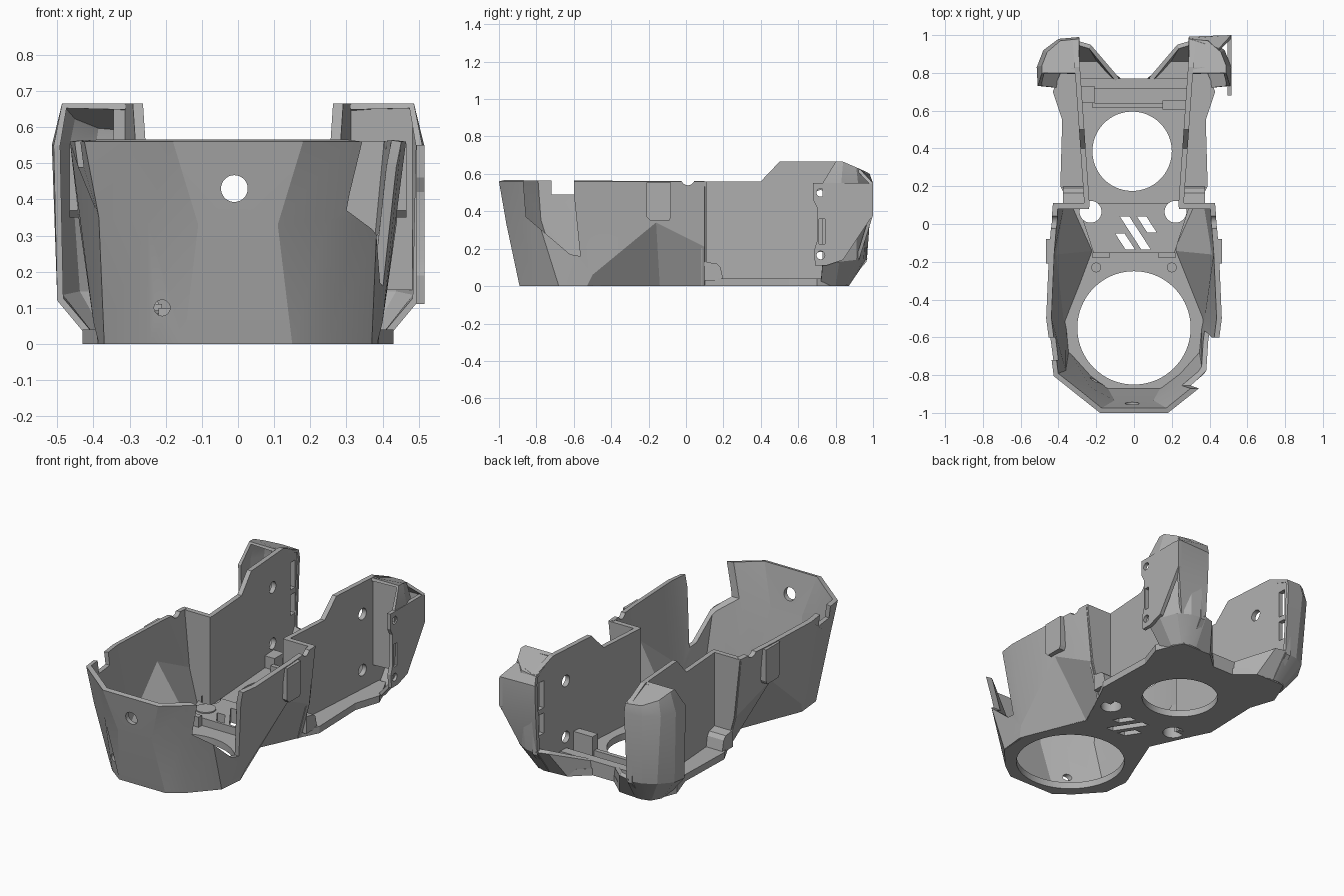
import bpy, bmesh, math

cube = bpy.data.objects.get("Cube")
if cube:
    bpy.data.objects.remove(cube, do_unlink=True)

grey = bpy.data.materials.new("plain grey")
grey.use_nodes = True
COLOUR = (0.42, 0.42, 0.42, 1)
grey.diffuse_color = COLOUR
grey.node_tree.nodes["Principled BSDF"].inputs["Base Color"].default_value = COLOUR


def make(name, bm):
    mesh = bpy.data.meshes.new(name)
    bm.to_mesh(mesh)
    bm.free()
    mesh.materials.append(grey)
    obj = bpy.data.objects.new(name, mesh)
    bpy.context.collection.objects.link(obj)
    return obj


def solid(name, prisms):
    """One mesh of extruded outlines, each given as (outline, low, high, axis)."""
    bm = bmesh.new()
    for pts, lo, hi, axis in prisms:
        place = {"x": lambda a, b, h: (h, a, b),
                 "y": lambda a, b, h: (a, h, b),
                 "z": lambda a, b, h: (a, b, h)}[axis]
        low, high = ([bm.verts.new(place(a, b, h)) for a, b in pts] for h in (lo, hi))
        bm.faces.new(low)
        bm.faces.new(high[::-1])
        for i in range(len(pts)):
            j = (i + 1) % len(pts)
            bm.faces.new((low[i], high[i], high[j], low[j]))
    bmesh.ops.recalc_face_normals(bm, faces=bm.faces)
    return make(name, bm)


def loft(name, rings, cap=None):
    """Open wall through rings of points, with an optional lid corner."""
    bm = bmesh.new()
    rows = [[bm.verts.new(p) for p in ring] for ring in rings]
    for low, high in zip(rows, rows[1:]):
        for i in range(len(low) - 1):
            bm.faces.new((low[i], low[i + 1], high[i + 1], high[i]))
    if cap:
        bm.faces.new(rows[-1] + [bm.verts.new(cap)])
    return make(name, bm)


def finish(obj, thickness=0, mirror=False, cutter=None, keep=False):
    """Apply thickness, mirroring and cuts, then shade."""
    if thickness:
        mod = obj.modifiers.new("thickness", "SOLIDIFY")
        mod.thickness = thickness
        mod.offset = -1
    if mirror:
        mod = obj.modifiers.new("mirror", "MIRROR")
        mod.use_mirror_merge = False
    if cutter:
        mod = obj.modifiers.new("cut", "BOOLEAN")
        mod.operation = "DIFFERENCE"
        mod.solver = "EXACT"
        mod.object = cutter
    bpy.context.view_layer.update()
    deps = bpy.context.evaluated_depsgraph_get()
    mesh = bpy.data.meshes.new_from_object(obj.evaluated_get(deps))
    obj.modifiers.clear()
    obj.data = mesh
    mesh.shade_smooth()
    mesh.set_sharp_from_angle(angle=math.radians(20))
    if cutter and not keep:
        bpy.data.objects.remove(cutter, do_unlink=True)
    return obj


def circle(a, b, r, n=48):
    return [(a + r * math.cos(2 * math.pi * i / n), b + r * math.sin(2 * math.pi * i / n))
            for i in range(n)]


def rect(a0, a1, b0, b1):
    return [(a0, b0), (a1, b0), (a1, b1), (a0, b1)]


def both(half):
    """Points from the left half, preceded by their mirror image."""
    return [(-p[0], *p[1:]) for p in reversed(half)] + half


# Floor and raised deck, pierced by round openings and slanted vents
floor_half = [(0.15, -0.885), (0.24, -0.815), (0.365, -0.68), (0.375, -0.5), (0.225, -0.14),
              (0.34, 0.1), (0.39, 0.2), (0.38, 0.55), (0.43, 0.7), (0.39, 0.8), (0.36, 0.86),
              (0.17, 0.86), (0.07, 0.77)]


def vent(x, y, length):
    return [(x, y), (x + 0.05, y), (x + 0.05 + 0.65 * length, y - length),
            (x + 0.65 * length, y - length)]


openings = [circle(0, -0.55, 0.3, 96), circle(-0.01, 0.385, 0.21, 72),
            circle(-0.23, 0.065, 0.058), circle(0.22, 0.065, 0.058),
            vent(-0.075, 0.04, 0.175), vent(0.015, 0.04, 0.085), vent(-0.1, -0.05, 0.085)]
floor_cut = solid("floor_cutter", [(o, -0.1, 0.3, "z") for o in openings])
finish(solid("floor", [(both(floor_half), 0, 0.04, "z")]), cutter=floor_cut, keep=True)
deck_half = [(0.215, -0.15), (0.3, 0.11)]
finish(solid("centre_deck", [(both(deck_half), 0.03, 0.085, "z")]), cutter=floor_cut)
finish(solid("deck_bosses", [(circle(0.175, -0.05, 0.055), 0.08, 0.092, "z"),
                             (circle(0.2, -0.23, 0.026), 0.03, 0.07, "z"),
                             (rect(0.13, 0.22, -0.18, -0.15), 0.03, 0.1, "z")]), mirror=True)

# Faceted front tub, with a middle crease that follows the pinched waist
tub_rings = [
    [(0.15, -0.89, 0), (0.245, -0.82, 0), (0.37, -0.68, 0), (0.385, -0.53, 0),
     (0.23, -0.14, 0), (0.34, 0.1, 0)],
    [(0.11, -0.96, 0.33), (0.25, -0.885, 0.34), (0.385, -0.79, 0.35), (0.4, -0.5, 0.06),
     (0.44, -0.16, 0.34), (0.395, 0.1, 0.21)],
    [(0.18, -1.0, 0.56), (0.3, -0.905, 0.56), (0.425, -0.805, 0.56), (0.465, -0.5, 0.56),
     (0.45, -0.15, 0.56), (0.43, 0.1, 0.56)]]
tub = loft("front_tub_wall", [both(half) for half in tub_rings])
side_notch = [(-0.87, 0.7), (-0.87, 0.56), (-0.855, 0.37), (-0.62, 0.17),
              (-0.565, 0.16), (-0.6, 0.5), (-0.6, 0.7)]
tub_cut = solid("tub_cutter", [
    (side_notch, 0.2, 0.7, "x"),
    (rect(-0.72, -0.6, 0.49, 0.7), -0.7, -0.2, "x"),
    (circle(0.01, 0.575, 0.036), -0.7, 0.7, "x"),
    (circle(-0.01, 0.43, 0.037), -1.2, -0.8, "y"),
    (circle(-0.21, 0.1, 0.022), -1.2, -0.7, "y")])
finish(tub, thickness=0.028, cutter=tub_cut)

# Side bumps, steps and feet joining the tub to the rear walls
finish(solid("side_bumps", [([(-0.21, 0.37), (-0.19, 0.35), (-0.09, 0.35), (-0.08, 0.37),
                              (-0.08, 0.555), (-0.21, 0.555)], 0.425, 0.466, "x")]), mirror=True)
step = [(0.237, 0.0), (0.335, 0.0), (0.39, 0.21), (0.428, 0.56), (0.237, 0.56)]
finish(solid("step_walls", [(step, 0.08, 0.11, "y")]), mirror=True)
foot = [(0.1, 0.03), (0.2, 0.03), (0.185, 0.1), (0.165, 0.12), (0.1, 0.13)]
finish(solid("step_feet", [(foot, 0.25, 0.375, "x")]), mirror=True)

# Tall thin rear walls, splayed towards the back, with bolt holes and slots
wall = [(0.09, 0.01), (0.09, 0.56), (0.4, 0.56), (0.5, 0.665), (0.83, 0.665),
        (0.97, 0.605), (0.965, 0.13), (0.86, 0.01)]
wall_cut = solid("wall_cutter", [(outline, -0.36, 0.36, "x") for outline in (
    circle(0.72, 0.48, 0.033), circle(0.72, 0.15, 0.033),
    rect(0.905, 0.95, 0.24, 0.36), rect(0.905, 0.95, 0.39, 0.55))])
rear_walls = solid("rear_walls", [(wall, 0.235, 0.263, "x")])
for v in rear_walls.data.vertices:
    v.co.x += 0.07 * (v.co.y - 0.1)
finish(rear_walls, mirror=True, cutter=wall_cut)

# Curved rear corner shells with sloping lids
corner_rings = [
    [(0.40, 0.72, 0.0), (0.40, 0.8, 0.0), (0.37, 0.85, 0.0), (0.32, 0.87, 0.0), (0.28, 0.87, 0.0)],
    [(0.50, 0.73, 0.12), (0.5, 0.82, 0.13), (0.45, 0.91, 0.14), (0.38, 0.95, 0.14),
     (0.29, 0.965, 0.14)],
    [(0.51, 0.73, 0.55), (0.515, 0.83, 0.55), (0.48, 0.92, 0.55), (0.4, 0.98, 0.55),
     (0.29, 0.99, 0.55)],
    [(0.487, 0.8, 0.665), (0.487, 0.84, 0.665), (0.46, 0.91, 0.635), (0.39, 0.97, 0.608),
     (0.29, 0.98, 0.6)]]
finish(loft("rear_corner_shells", corner_rings, cap=(0.29, 0.8, 0.665)),
       thickness=0.018, mirror=True)

# Front closure of the left corner and framed opening of the right corner
finish(solid("left_corner_front", [([(0.29, 0.805), (0.483, 0.82), (0.483, 0.84), (0.29, 0.825)],
                                    0.15, 0.66, "z")]))
finish(solid("right_corner_frame", [(rect(-0.345, -0.3, 0.34, 0.66), 0.803, 0.823, "y")]))

# Upturned lips along the rear notch
lip = [[(0.30, 0.87, 0.0), (0.17, 0.86, 0.0), (0.07, 0.77, 0.0)],
       [(0.30, 0.97, 0.15), (0.23, 0.95, 0.15), (0.08, 0.775, 0.085)]]
finish(loft("rear_lips", lip), thickness=0.025, mirror=True)

# Rear cross bar and clips
finish(solid("rear_cross_bar", [(rect(-0.28, 0.28, 0.715, 0.77), 0.02, 0.085, "z"),
                                (rect(-0.22, 0.25, 0.615, 0.64), 0.02, 0.075, "z")]))
finish(solid("rear_clips", [(rect(0.15, 0.275, 0.605, 0.655), 0.02, 0.16, "z"),
                            (rect(-0.28, -0.21, 0.64, 0.73), 0.02, 0.11, "z")]))

# Mounting flange on the left rear corner, with a flat back panel
flange = [(0.69, 0.11), (0.75, 0.11), (0.84, 0.14), (0.98, 0.35), (1.0, 0.38), (1.0, 0.54),
          (0.975, 0.55), (0.68, 0.55), (0.68, 0.46), (0.7, 0.42), (0.7, 0.24), (0.685, 0.19)]
flange_cut = solid("flange_cutter", [(outline, 0.4, 0.6, "x") for outline in (
    circle(0.72, 0.5, 0.022), circle(0.72, 0.165, 0.022), rect(0.712, 0.742, 0.225, 0.36))])
finish(solid("left_flange", [(flange, 0.494, 0.516, "x")]), cutter=flange_cut)
back_panel = [[(0.43, 0.925, 0.14), (0.29, 0.967, 0.14)],
              [(0.514, 1.0, 0.38), (0.29, 0.985, 0.38)],
              [(0.514, 1.0, 0.55), (0.29, 0.992, 0.55)],
              [(0.45, 0.93, 0.625), (0.29, 0.982, 0.6)]]
finish(loft("left_back_panel", back_panel), thickness=0.018)
